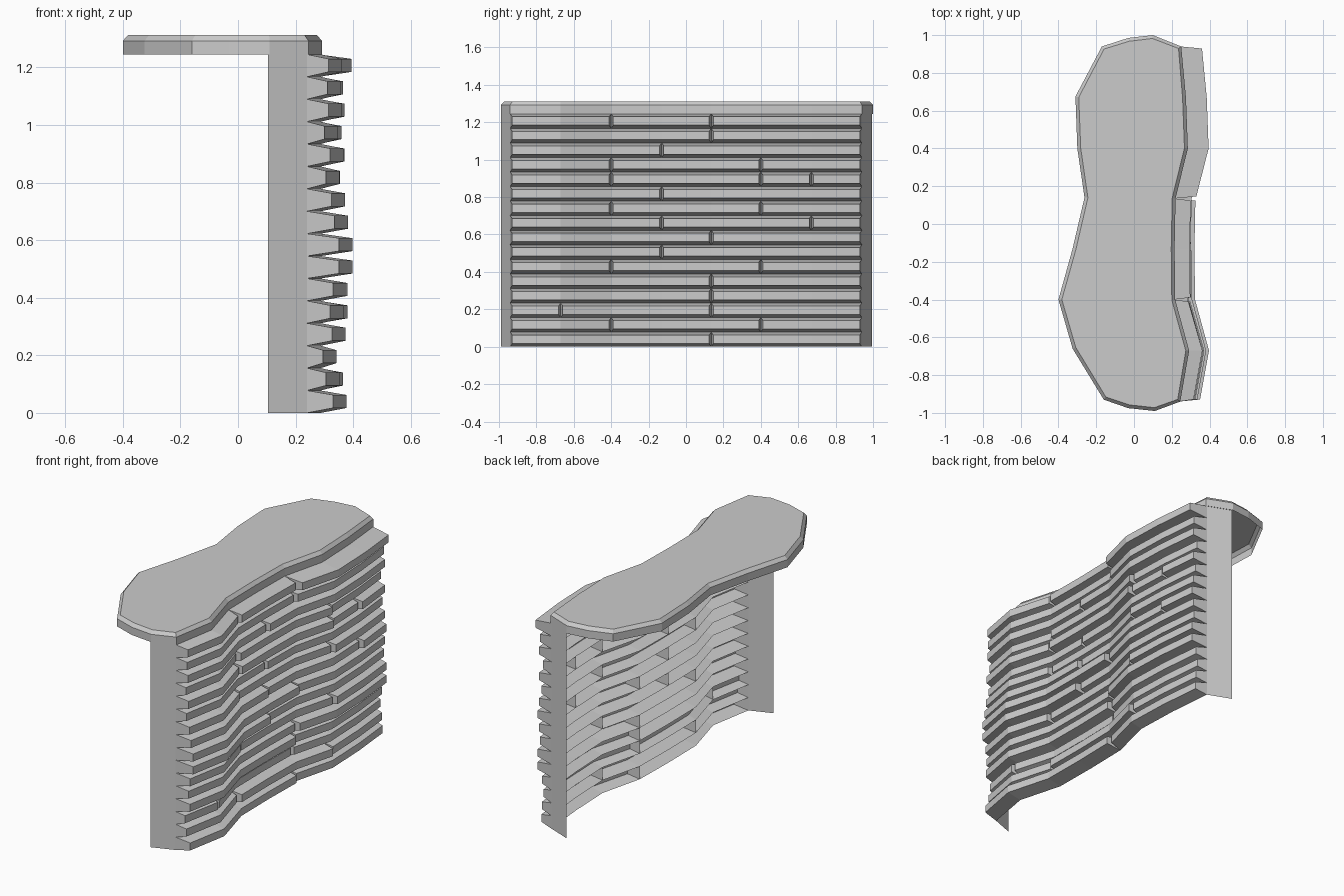
import bpy, bmesh
from mathutils import Vector

if "Cube" in bpy.data.objects:
    bpy.data.objects.remove(bpy.data.objects["Cube"])

TOP_Z, SLAB_Z, BEVEL_Z = 1.312, 1.245, 1.292


def make_object(name, bm):
    bmesh.ops.remove_doubles(bm, verts=bm.verts, dist=0.0005)
    mesh = bpy.data.meshes.new(name)
    bm.to_mesh(mesh)
    bm.free()
    obj = bpy.data.objects.new(name, mesh)
    bpy.context.collection.objects.link(obj)
    return obj


def quad(bm, *pts):
    bm.faces.new([bm.verts.new(p) for p in pts])


# Front edge of the counter, shared by slab and stone wall (y, x)
front = [(-0.94, 0.24), (-0.67, 0.287), (-0.40, 0.213), (-0.13, 0.21),
         (0.135, 0.215), (0.40, 0.28), (0.67, 0.27), (0.94, 0.245)]
# Rest of the outline, going round the far end and the back (x, y)
back = [(0.10, 1.0), (-0.03, 0.985), (-0.17, 0.94), (-0.31, 0.675),
        (-0.30, 0.40), (-0.262, 0.14), (-0.325, -0.13), (-0.40, -0.40),
        (-0.325, -0.66), (-0.16, -0.93), (-0.03, -0.975), (0.11, -0.99)]
outline = [Vector((x + 0.005, y)) for y, x in front] + [Vector(p) for p in back]


def inset(pts, d):
    out = []
    for i, p in enumerate(pts):
        a = (p - pts[i - 1]).normalized()
        b = (pts[(i + 1) % len(pts)] - p).normalized()
        n = (Vector((-a.y, a.x)) + Vector((-b.y, b.x))).normalized()
        out.append(p + n * d)
    return out


# Counter top: open-bottomed slab with chamfered upper rim
bm = bmesh.new()
rings = [[bm.verts.new((p.x, p.y, z)) for p in pts]
         for pts, z in ((outline, SLAB_Z), (outline, BEVEL_Z),
                        (inset(outline, 0.018), TOP_Z))]
n = len(outline)
for lo, hi in zip(rings, rings[1:]):
    for i in range(n):
        j = (i + 1) % n
        bm.faces.new((lo[i], lo[j], hi[j], hi[i]))
bm.faces.new(rings[-1])
make_object("counter_top", bm)

# End panels: thin upright sheets
for name, (x0, y0), (x1, y1) in (("end_panel_front", (0.105, -0.99), (0.24, -0.94)),
                                 ("end_panel_back", (0.105, 0.995), (0.245, 0.94))):
    bm = bmesh.new()
    pts = [(x0, y0, 0), (x1, y1, 0), (x1, y1, SLAB_Z), (x0, y0, SLAB_Z)]
    quad(bm, *(pts if y0 < 0 else pts[::-1]))
    make_object(name, bm)


# Stone wall: rows of hollow stones split at certain stations
def stone(bm, first, last, z0, z1, depth):
    h = z1 - z0
    sections = []
    for i in range(first, last + 1):
        y, x = front[i]
        shift = 0.011 if i == first else -0.011 if i == last else 0
        yo = y + shift
        sections.append([(x, y, z0), (x + depth, yo, z0 + 0.22 * h),
                         (x + depth, yo, z1 - 0.20 * h), (x, y, z1)])
    for a, b in zip(sections, sections[1:]):
        for k in range(3):
            quad(bm, a[k], b[k], b[k + 1], a[k + 1])
    quad(bm, *sections[0])
    quad(bm, *sections[-1][::-1])


# Per row from the top: split stations and stone depths
rows = [((2, 4), (0.075, 0.085, 0.115)), ((4,), (0.07, 0.085)),
        ((3,), (0.075, 0.09)), ((2, 5), (0.06, 0.08, 0.065)),
        ((2, 5, 6), (0.08, 0.09, 0.075, 0.09)), ((3,), (0.065, 0.075)),
        ((2, 5), (0.085, 0.07, 0.09)), ((3, 6), (0.095, 0.08, 0.10)),
        ((4,), (0.11, 0.09)), ((3,), (0.11, 0.085)),
        ((2, 5), (0.09, 0.08, 0.10)), ((4,), (0.08, 0.10)),
        ((4,), (0.087, 0.07)), ((1, 4), (0.055, 0.05, 0.06)),
        ((2, 5), (0.065, 0.085, 0.07)), ((4,), (0.09, 0.075))]
pitch = SLAB_Z / len(rows)
bm = bmesh.new()
for r, (splits, depths) in enumerate(rows):
    stops = [0, *splits, len(front) - 1]
    z1 = SLAB_Z - r * pitch
    for a, b, d in zip(stops, stops[1:], depths):
        stone(bm, a, b, z1 - pitch, z1, d)
make_object("stone_front_wall", bm)
